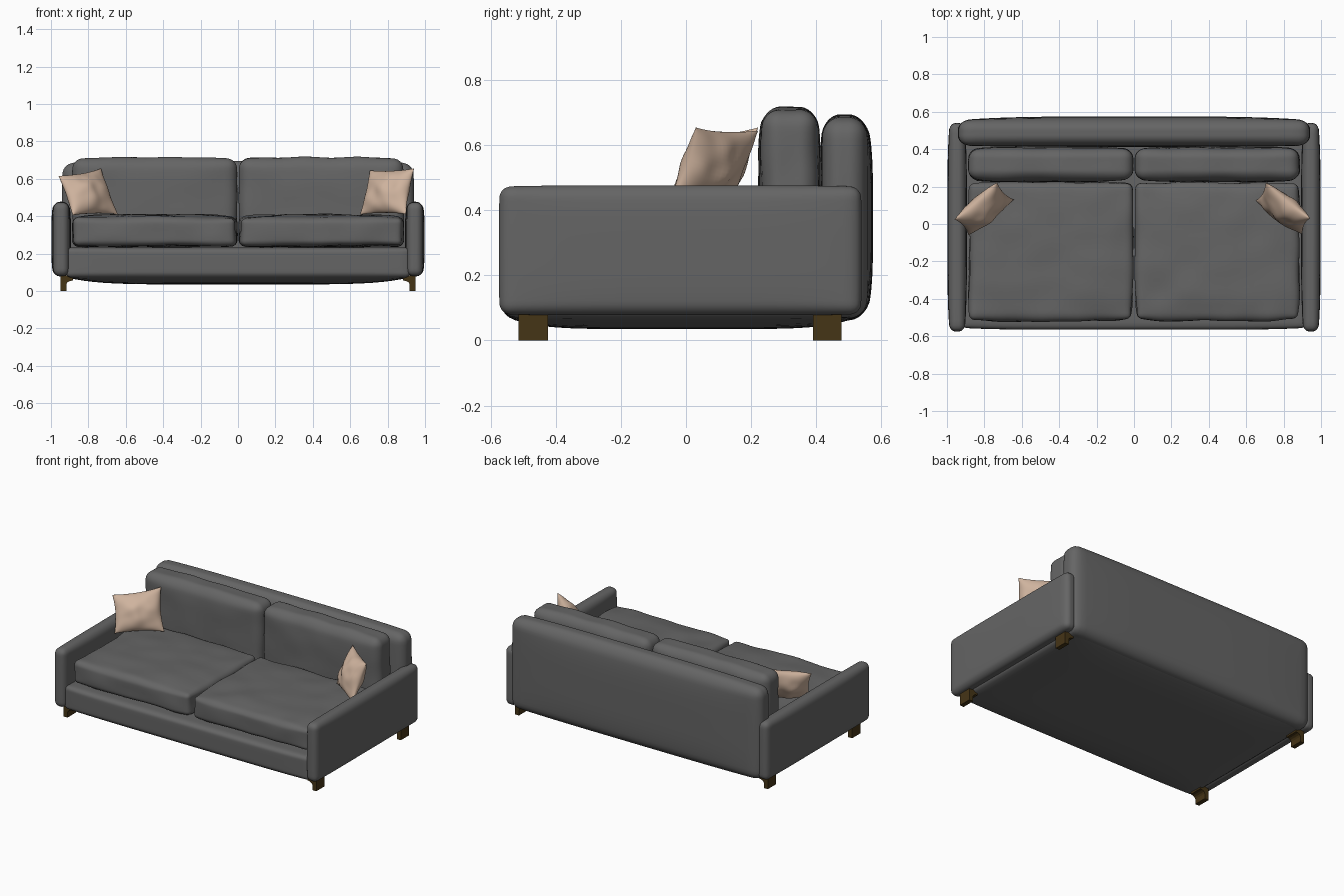
import bpy, bmesh, math
from mathutils import Vector, noise

if "Cube" in bpy.data.objects:
    bpy.data.objects.remove(bpy.data.objects["Cube"])


def material(name, rgb):
    m = bpy.data.materials.new(name)
    m.diffuse_color = (*rgb, 1)
    m.use_nodes = True
    m.node_tree.nodes["Principled BSDF"].inputs["Base Color"].default_value = m.diffuse_color
    return m


FABRIC = material("grey_fabric", (0.13, 0.13, 0.13))
TAN = material("tan_fabric", (0.62, 0.45, 0.34))
WOOD = material("dark_wood", (0.06, 0.035, 0.008))


def finish(name, bm, mat, smooth=True):
    bmesh.ops.recalc_face_normals(bm, faces=bm.faces)
    me = bpy.data.meshes.new(name)
    bm.to_mesh(me)
    bm.free()
    for p in me.polygons:
        p.use_smooth = smooth
    me.materials.append(mat)
    ob = bpy.data.objects.new(name, me)
    bpy.context.collection.objects.link(ob)
    return ob


def padded_box(name, lo, hi, r, bulge_lo=(0, 0, 0), bulge_hi=(0, 0, 0), wrinkle=0, power=4):
    """Rounded box filling lo..hi, its sides swelling outward by the bulge amounts."""
    a = Vector(lo) + Vector(bulge_lo)
    b = Vector(hi) - Vector(bulge_hi)
    mid, half = (a + b) / 2, (b - a) / 2
    bm = bmesh.new()
    bmesh.ops.create_cube(bm, size=2)
    bmesh.ops.subdivide_edges(bm, edges=bm.edges[:], cuts=27, use_grid_fill=True)
    for v in bm.verts:
        s = [math.sin(c * math.pi / 2) for c in v.co]
        p = Vector([s[i] * half[i] for i in range(3)])
        core = Vector([max(r - half[i], min(half[i] - r, p[i])) for i in range(3)])
        d = (p - core).normalized()
        p = core + d * r
        u = [p[i] / half[i] for i in range(3)]
        q = p.copy()
        for i in range(3):
            j, k = (i + 1) % 3, (i + 2) % 3
            amount = bulge_hi[i] if u[i] > 0 else bulge_lo[i]
            q[i] += amount * u[i] * (1 - abs(u[j]) ** power) * (1 - abs(u[k]) ** power)
        q += mid
        if wrinkle:
            q += d * wrinkle * (noise.noise(q * 7) - 0.3)
        v.co = q
    return finish(name, bm, FABRIC)


def pillow(name, corners, thick):
    """Throw pillow spanned by four corners: top left, top right, bottom right, bottom left."""
    tl, tr, br, bl = map(Vector, corners)
    normal = (tr - bl).cross(tl - br).normalized()
    n = 28
    bm = bmesh.new()
    for side in (-1, 1):
        rows = []
        for j in range(n + 1):
            row = []
            for i in range(n + 1):
                u0 = math.sin((2 * i / n - 1) * math.pi / 2)
                v0 = math.sin((2 * j / n - 1) * math.pi / 2)
                # edges pinch in between the pointed corners
                u = u0 * (1 - 0.09 * (1 - v0 * v0))
                v = v0 * (1 - 0.09 * (1 - u0 * u0))
                s, t = (u + 1) / 2, (v + 1) / 2
                p = bl.lerp(br, s).lerp(tl.lerp(tr, s), t)
                puff = max(0, (1 - u0 * u0) * (1 - v0 * v0)) ** 0.55
                puff *= 1 + 0.25 * noise.noise(p * 14)
                row.append(bm.verts.new(p + normal * side * puff * thick / 2))
            rows.append(row)
        for j in range(n):
            for i in range(n):
                bm.faces.new((rows[j][i], rows[j][i + 1], rows[j + 1][i + 1], rows[j + 1][i]))
    bmesh.ops.remove_doubles(bm, verts=bm.verts[:], dist=1e-5)
    return finish(name, bm, TAN)


def leg(name, side, y0, y1):
    """Bracket leg: a curved profile extruded front to back."""
    prof = [(0.948, 0.082), (0.948, 0), (0.918, 0), (0.918, 0.035),
            (0.912, 0.046), (0.9, 0.053), (0.882, 0.056), (0.882, 0.082)]
    bm = bmesh.new()
    face = bm.faces.new([bm.verts.new((side * x, y0, z)) for x, z in prof])
    out = bmesh.ops.extrude_face_region(bm, geom=[face])
    moved = [g for g in out["geom"] if isinstance(g, bmesh.types.BMVert)]
    bmesh.ops.translate(bm, verts=moved, vec=(0, y1 - y0, 0))
    return finish(name, bm, WOOD, smooth=False)


# Frame: base with a sagging underside, and the tall back
padded_box("base", (-0.92, -0.565, 0.035), (0.92, 0.53, 0.232), 0.025,
           bulge_lo=(0, 0.01, 0.038), bulge_hi=(0, 0, 0), power=6)
padded_box("back", (-0.942, 0.412, 0.062), (0.942, 0.575, 0.695), 0.055,
           bulge_lo=(0.008, 0.008, 0.008), bulge_hi=(0.008, 0.02, 0.012))

# Left and right halves
for side, word in ((-1, "left"), (1, "right")):
    def span(x0, x1):
        return sorted((side * x0, side * x1))

    x0, x1 = span(0.893, 0.998)
    padded_box(word + "_arm", (x0, -0.575, 0.078), (x1, 0.54, 0.477), 0.034,
               bulge_lo=(0.012, 0.003, 0.002), bulge_hi=(0.012, 0.003, 0.004))
    x0, x1 = span(0.003, 0.887)
    padded_box(word + "_seat_cushion", (x0, -0.522, 0.234), (x1, 0.226, 0.412), 0.032,
               bulge_lo=(0.006, 0.01, 0.004), bulge_hi=(0.006, 0.008, 0.018), wrinkle=0.01)
    padded_box(word + "_back_cushion", (x0, 0.222, 0.24), (x1, 0.414, 0.717), 0.05,
               bulge_lo=(0.006, 0.016, 0.0), bulge_hi=(0.006, 0.012, 0.01), wrinkle=0.006)
    leg(word + "_front_leg", side, -0.515, -0.425)
    leg(word + "_back_leg", side, 0.39, 0.478)

# Throw pillows leaning in the corners
pillow("right_pillow", [(0.705, 0.222, 0.645), (0.942, 0.03, 0.655),
                        (0.898, -0.055, 0.41), (0.652, 0.125, 0.408)], 0.125)
pillow("left_pillow", [(-0.96, 0.025, 0.615), (-0.732, 0.222, 0.655),
                       (-0.642, 0.13, 0.41), (-0.885, -0.06, 0.405)], 0.125)
